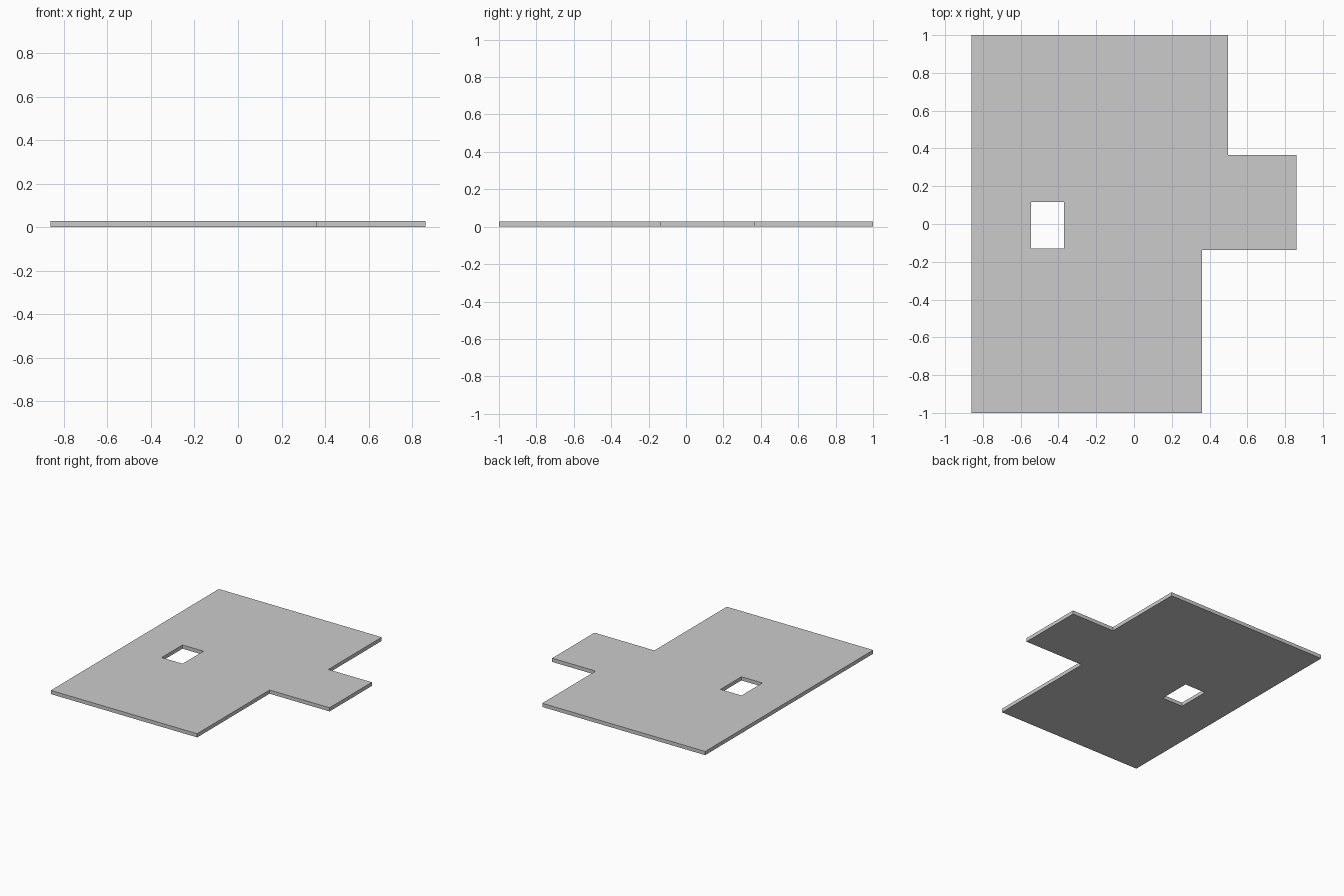
import bpy
import bmesh

if "Cube" in bpy.data.objects:
    bpy.data.objects.remove(bpy.data.objects["Cube"])

THICKNESS = 0.028

# Outer profile of the slab and its rectangular opening
OUTLINE = [(-0.86, -1), (0.36, -1), (0.36, -0.138), (0.86, -0.138),
           (0.86, 0.365), (0.498, 0.365), (0.498, 1), (-0.86, 1)]
OPENING = [(-0.545, -0.131), (-0.37, -0.131), (-0.37, 0.117), (-0.545, 0.117)]


def add_loop(bm, points):
    verts = [bm.verts.new((x, y, 0)) for x, y in points]
    return [bm.edges.new((a, b)) for a, b in zip(verts, verts[1:] + verts[:1])]


# Flat sheet with the opening left empty
bm = bmesh.new()
edges = add_loop(bm, OUTLINE) + add_loop(bm, OPENING)
bmesh.ops.triangle_fill(bm, use_beauty=True, use_dissolve=False, edges=edges)

# Raise the sheet into a solid slab
result = bmesh.ops.extrude_face_region(bm, geom=bm.faces[:], use_keep_orig=True)
top = [g for g in result["geom"] if isinstance(g, bmesh.types.BMVert)]
bmesh.ops.translate(bm, verts=top, vec=(0, 0, THICKNESS))
bmesh.ops.recalc_face_normals(bm, faces=bm.faces[:])

mesh = bpy.data.meshes.new("floor_slab")
bm.to_mesh(mesh)
bm.free()
slab = bpy.data.objects.new("floor_slab", mesh)
bpy.context.collection.objects.link(slab)
